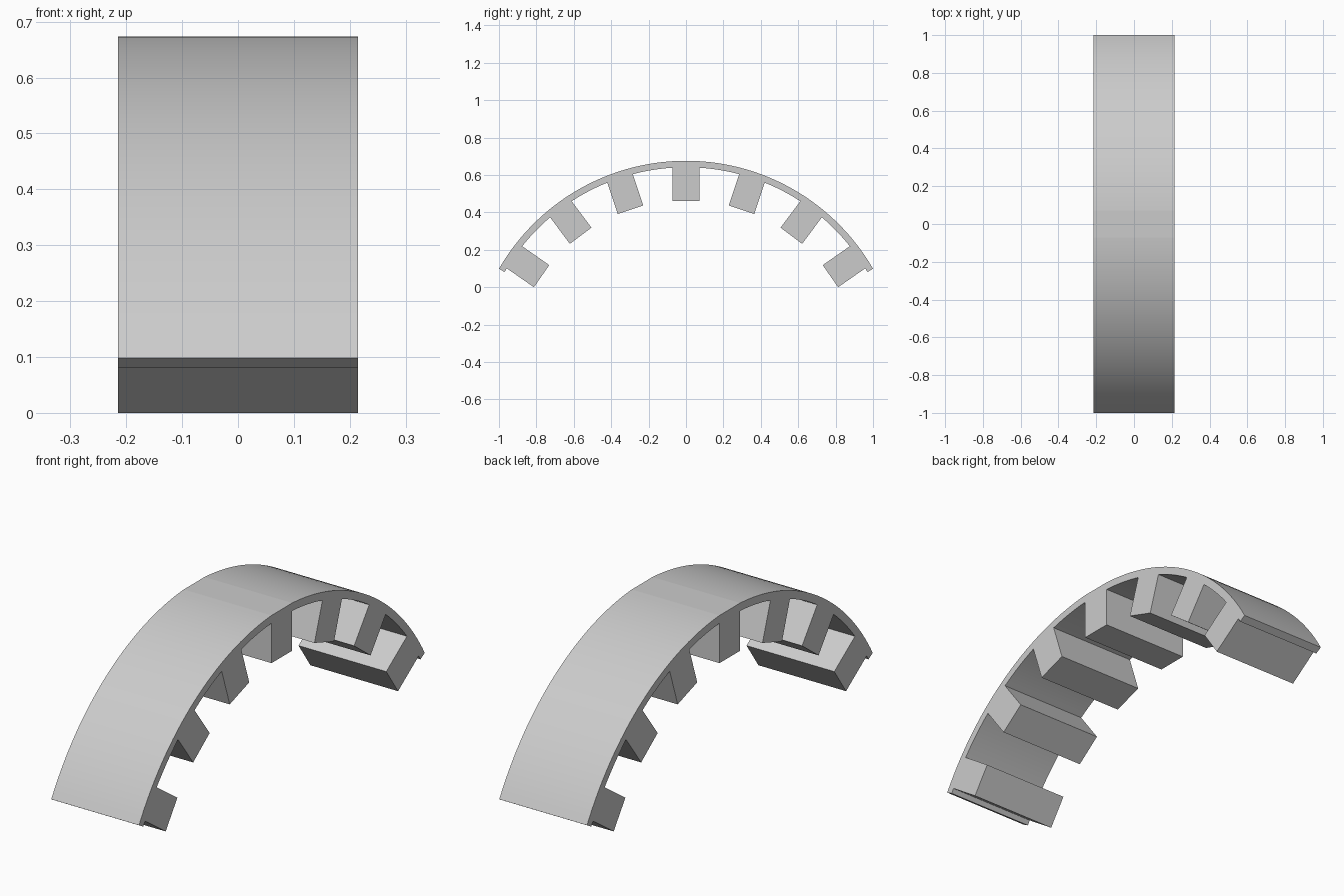
import bpy, bmesh
from math import sin, cos, asin, radians

if "Cube" in bpy.data.objects:
    bpy.data.objects.remove(bpy.data.objects["Cube"])

HALF_WIDTH = 0.215            # half extent along x
R_OUT, R_IN, R_TOOTH = 1.1547, 1.12, 0.941
CENTRE_Z = -0.479
END = radians(60)             # half angle of the arch
PITCH = radians(18.38)        # angle between ribs
RIB = 0.072                   # half width of a rib


def polar(r, a):
    return (r * sin(a), CENTRE_Z + r * cos(a))


def arc(r, a, b, n):
    return [polar(r, a + (b - a) * i / n) for i in range(n + 1)]


def rib_corner(t, side):
    # bottom corner of a straight-sided rib centred on angle t
    return (R_TOOTH * sin(t) + side * RIB * cos(t),
            CENTRE_Z + R_TOOTH * cos(t) - side * RIB * sin(t))


# Outer skin, with one flat strip over the middle rib
flat = asin(RIB / R_OUT)
profile = arc(R_OUT, -END, -flat, 36) + arc(R_OUT, flat, END, 36)

# Inner skin, walked back with seven ribs
root = asin(RIB / R_IN)
start = END
for k in range(3, -4, -1):
    t = k * PITCH
    profile += arc(R_IN, start, t + root, 3 if k == 3 else 8)
    profile += [rib_corner(t, 1), rib_corner(t, -1)]
    start = t - root
profile += arc(R_IN, start, -END, 3)

# Extrude the cross-section across x, standing on the ground
low = min(z for _, z in profile)
bm = bmesh.new()
cap = bm.faces.new([bm.verts.new((-HALF_WIDTH, y, z - low)) for y, z in profile])
ext = bmesh.ops.extrude_face_region(bm, geom=[cap], use_keep_orig=True)
bmesh.ops.translate(bm, vec=(2 * HALF_WIDTH, 0, 0),
                    verts=[v for v in ext["geom"] if isinstance(v, bmesh.types.BMVert)])
bmesh.ops.recalc_face_normals(bm, faces=bm.faces[:])
mesh = bpy.data.meshes.new("ribbed_arch")
bm.to_mesh(mesh)
bm.free()
arch = bpy.data.objects.new("ribbed_arch", mesh)
bpy.context.collection.objects.link(arch)

# Smooth curved skin, crisp edges on ribs and the flat strip
bpy.context.view_layer.objects.active = arch
arch.select_set(True)
bpy.ops.object.shade_smooth_by_angle(angle=radians(2.2))
